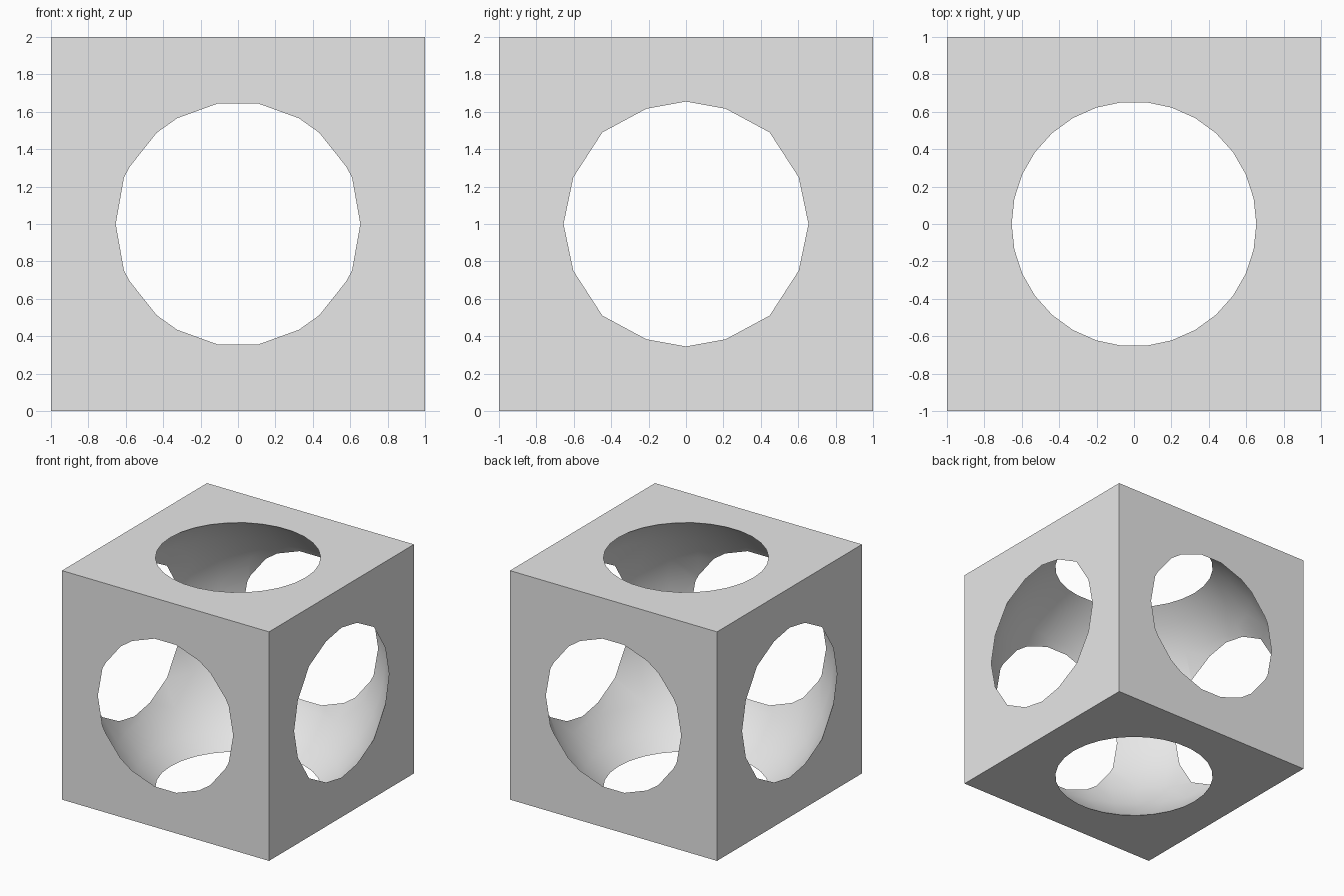
import bpy, bmesh, math

if "Cube" in bpy.data.objects:
    bpy.data.objects.remove(bpy.data.objects["Cube"])

grey = bpy.data.materials.new("light grey")
grey.diffuse_color = (0.8, 0.8, 0.8, 1)
grey.use_nodes = True
grey.node_tree.nodes["Principled BSDF"].inputs["Base Color"].default_value = grey.diffuse_color

SEGMENTS, RADIUS, STEP = 30, 1.2, math.radians(12)


def make_object(name, bm):
    bmesh.ops.recalc_face_normals(bm, faces=bm.faces[:])
    mesh = bpy.data.meshes.new(name)
    bm.to_mesh(mesh)
    bm.free()
    mesh.materials.append(grey)
    obj = bpy.data.objects.new(name, mesh)
    bpy.context.collection.objects.link(obj)
    obj.location.z = 1
    return obj


# Solid block
bm = bmesh.new()
bmesh.ops.create_cube(bm, size=2)
block = make_object("hollow_block", bm)

# Ball cutter: latitude rings every 12 degrees with one on the equator, flat caps
bm = bmesh.new()
rings = []
for k in range(-7, 8):
    r, z = RADIUS * math.cos(k * STEP), RADIUS * math.sin(k * STEP)
    rings.append([bm.verts.new((r * math.cos(i * STEP), r * math.sin(i * STEP), z))
                  for i in range(SEGMENTS)])
for low, high in zip(rings, rings[1:]):
    for i in range(SEGMENTS):
        j = (i + 1) % SEGMENTS
        bm.faces.new((low[i], low[j], high[j], high[i]))
bm.faces.new(rings[0][::-1])
bm.faces.new(rings[-1])
ball = make_object("ball_cutter", bm)
ball.hide_render = True

# Hollow the block, leaving a round opening in every side
cut = block.modifiers.new("hollow", 'BOOLEAN')
cut.operation, cut.solver, cut.object = 'DIFFERENCE', 'EXACT', ball
bpy.context.view_layer.objects.active = block
block.select_set(True)
bpy.ops.object.modifier_apply(modifier=cut.name)
bpy.data.objects.remove(ball)

# Smooth inner surface, sharp rims and block edges
bpy.ops.object.shade_smooth_by_angle(angle=math.radians(30))
